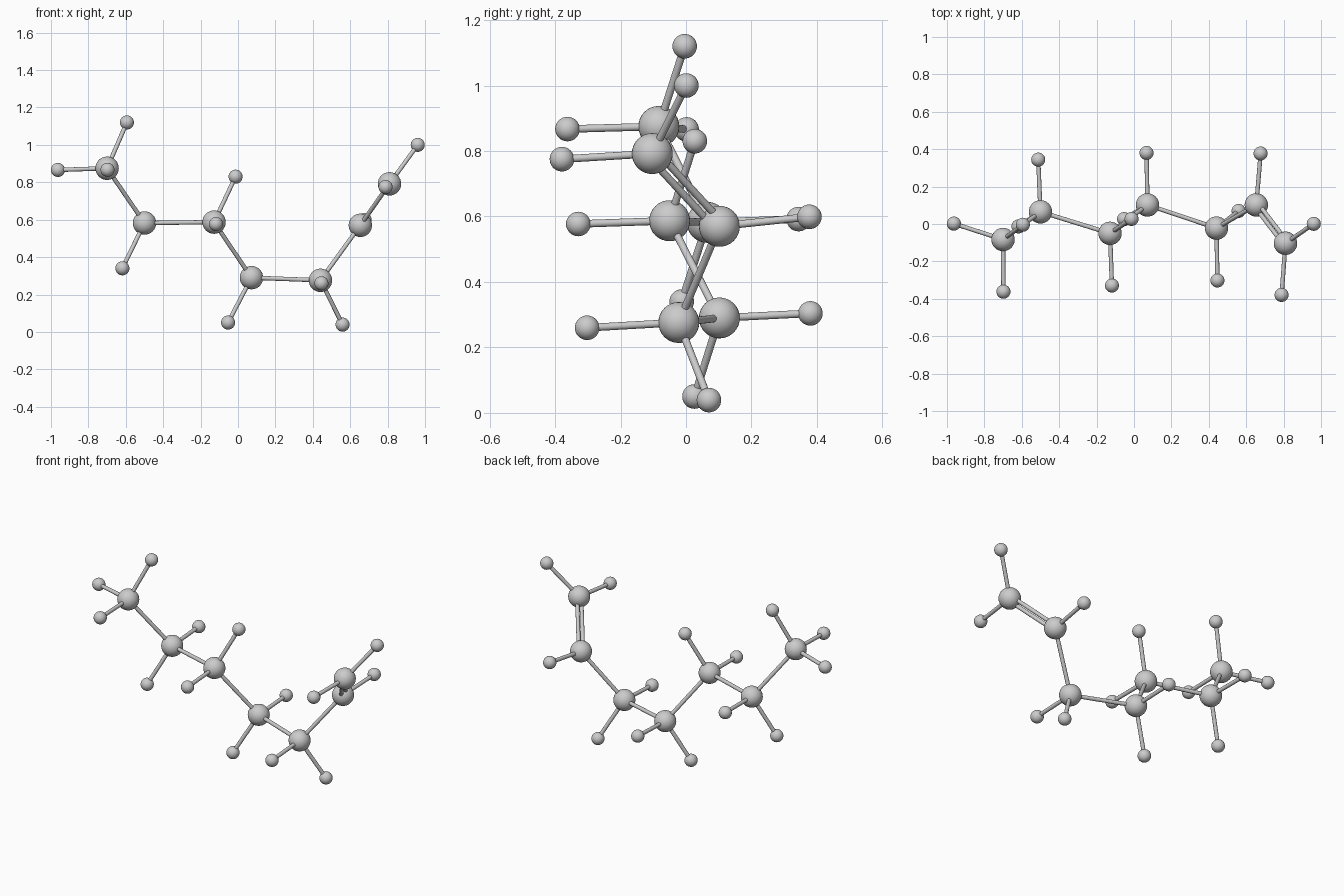
import bpy
from mathutils import Vector

if "Cube" in bpy.data.objects:
    bpy.data.objects.remove(bpy.data.objects["Cube"])

BIG, SMALL, ROD = 0.0625, 0.0375, 0.0115

# Main chain: large ball position, then the small balls attached to it
CHAIN = [
    ((-0.70, -0.083, 0.875), [(-0.963, 0.002, 0.866), (-0.594, -0.004, 1.12), (-0.698, -0.362, 0.867)]),
    ((-0.50, 0.065, 0.582), [(-0.618, -0.013, 0.34), (-0.512, 0.344, 0.592)]),
    ((-0.128, -0.05, 0.587), [(-0.013, 0.027, 0.83), (-0.118, -0.329, 0.577)]),
    ((0.072, 0.102, 0.29), [(-0.053, 0.026, 0.05), (0.067, 0.38, 0.304)]),
    ((0.441, -0.022, 0.276), [(0.559, 0.07, 0.039), (0.446, -0.302, 0.26)]),
    ((0.654, 0.102, 0.57), [(0.677, 0.377, 0.599)]),
    ((0.81, -0.103, 0.792), [(0.961, 0.001, 1.0), (0.789, -0.379, 0.775)]),
]


def ball(name, pos, radius):
    bpy.ops.mesh.primitive_uv_sphere_add(segments=32, ring_count=16, radius=radius, location=pos)
    bpy.context.object.name = name
    bpy.ops.object.shade_smooth()


def rod(name, a, b, radius=ROD):
    a, b = Vector(a), Vector(b)
    d = b - a
    bpy.ops.mesh.primitive_cylinder_add(vertices=20, radius=radius, depth=d.length, location=(a + b) / 2)
    ob = bpy.context.object
    ob.name = name
    ob.rotation_euler = d.to_track_quat('Z', 'Y').to_euler()
    bpy.ops.object.shade_smooth_by_angle()


# Balls and the rods to their small neighbours
for i, (pos, smalls) in enumerate(CHAIN, 1):
    ball(f"large_ball_{i}", pos, BIG)
    for j, s in enumerate(smalls, 1):
        ball(f"small_ball_{i}_{j}", s, SMALL)
        rod(f"side_rod_{i}_{j}", pos, s)

# Single rods along the chain
for i in range(5):
    rod(f"chain_rod_{i + 1}", CHAIN[i][0], CHAIN[i + 1][0])

# Double rod at the end, spread within the plane of its small balls
a, b = Vector(CHAIN[5][0]), Vector(CHAIN[6][0])
side = Vector(CHAIN[5][1][0]) - a
axis = (b - a).normalized()
side = (side - axis * side.dot(axis)).normalized()
for k, s in (("a", 1), ("b", -1)):
    rod(f"double_rod_{k}", a + side * s * 0.016, b + side * s * 0.016)
